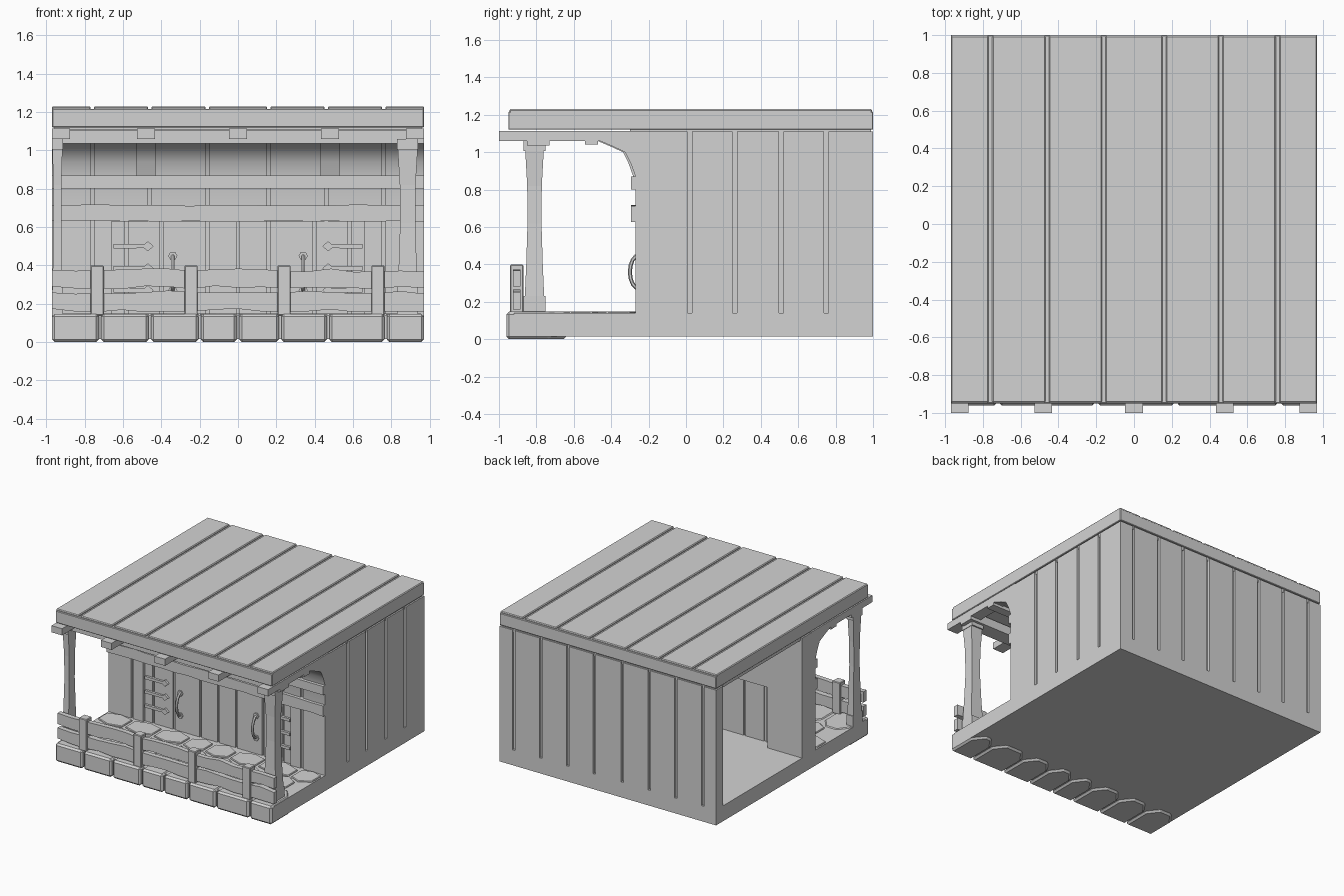
import bpy, bmesh, math, random
from mathutils import Vector

if "Cube" in bpy.data.objects:
    bpy.data.objects.remove(bpy.data.objects["Cube"], do_unlink=True)
random.seed(4)

grey = bpy.data.materials.new("plain grey")
grey.use_nodes = True
grey.diffuse_color = (0.65, 0.65, 0.65, 1)
grey.node_tree.nodes["Principled BSDF"].inputs["Base Color"].default_value = (0.65, 0.65, 0.65, 1)


def finish(name, bm, bevel=0, smooth=False):
    bmesh.ops.recalc_face_normals(bm, faces=bm.faces)
    if bevel:
        bmesh.ops.bevel(bm, geom=bm.edges[:], offset=bevel, segments=1, affect='EDGES')
    mesh = bpy.data.meshes.new(name)
    bm.to_mesh(mesh)
    bm.free()
    ob = bpy.data.objects.new(name, mesh)
    bpy.context.collection.objects.link(ob)
    mesh.materials.append(grey)
    if smooth:
        bpy.ops.object.select_all(action='DESELECT')
        ob.select_set(True)
        bpy.context.view_layer.objects.active = ob
        bpy.ops.object.shade_smooth_by_angle(angle=math.radians(40))
    return ob


def loft(bm, rings):
    """Skin closed rings of points and cap both ends."""
    loops = [[bm.verts.new(p) for p in ring] for ring in rings]
    n = len(loops[0])
    for a, b in zip(loops, loops[1:]):
        for i in range(n):
            j = (i + 1) % n
            bm.faces.new((a[i], a[j], b[j], b[i]))
    bm.faces.new(loops[0])
    bm.faces.new(loops[-1])


def prism(bm, pts, lo, hi, axis):
    """Extrude a 2D outline along one axis."""
    def place(p, t):
        p = list(p)
        p.insert("xyz".index(axis), t)
        return Vector(p)
    loft(bm, [[place(p, t) for p in pts] for t in (lo, hi)])


def add_box(bm, x, y, z):
    prism(bm, [(x[0], y[0]), (x[1], y[0]), (x[1], y[1]), (x[0], y[1])], z[0], z[1], 'z')


def boxes(name, items, bevel=0):
    bm = bmesh.new()
    for x, y, z in items:
        add_box(bm, x, y, z)
    return finish(name, bm, bevel)


def spans(cuts, gap):
    """Plank ranges between seams; the two ends stay full."""
    last = len(cuts) - 2
    return [(a + (gap if i else 0), b - (gap if i < last else 0))
            for i, (a, b) in enumerate(zip(cuts, cuts[1:]))]


W = 0.97
FLOOR = 0.14
TOP = 1.11
seams = [-W, -0.76, -0.46, -0.16, 0.16, 0.46, 0.76, W]

# Floor slab and roof
boxes("floor_slab", [((-W, W), (-0.92, 1), (0.015, FLOOR))])
boxes("roof_core", [((-W, W), (-0.95, 1), (1.12, 1.217))], 0.004)
boxes("roof_planks", [(s, (-0.945, 0.995), (1.2, 1.23)) for s in spans(seams, 0.009)], 0.006)
boxes("roof_seat", [((-W + 0.012, W - 0.012), (-0.3, 0.988), (1.09, 1.13))])

# Back wall and right-hand side wall: recessed core with planks in front
back_cuts = [-W, -0.85, -0.61, -0.37, -0.13, 0.12, 0.36, 0.6, 0.845, W]
side_cuts = [-0.1, 0.02, 0.26, 0.51, 0.75, 1]
upright = (FLOOR - 0.01, TOP)
boxes("back_wall_core", [((-W, W - 0.018), (0.91, 0.982), upright)])
boxes("back_wall_planks", [(s, (0.97, 1), upright) for s in spans(back_cuts, 0.011)])
boxes("side_wall_core", [((0.88, 0.952), (-0.2, 0.982), upright)])
boxes("side_wall_planks", [((0.94, W), s, upright) for s in spans(side_cuts, 0.012)])

# Front wall, flaring forward under the roof, made of planks over a core
flare = [(-0.27, 0.63), (-0.27, 0.87), (-0.295, 0.94), (-0.325, 1.0), (-0.39, 1.03), (-0.46, 1.06), (-0.46, TOP)]


def wall_outline(shift, back):
    return [(y + shift, z) for y, z in flare] + [(back, TOP), (back, 0.63)]


bm = bmesh.new()
for a, b in spans(seams, 0.01):
    prism(bm, wall_outline(0, -0.15), a, b, 'x')
finish("front_wall_planks", bm, smooth=True)
bm = bmesh.new()
prism(bm, wall_outline(0.02, -0.1), -W, W, 'x')
finish("front_wall_core", bm, smooth=True)
low = (FLOOR - 0.01, 0.64)
sides = []
for s in (-1, 1):
    for a, b, y in ((0.77, W, -0.27), (0.66, 0.75, -0.27), (0.66, W, -0.25)):
        sides.append((sorted((s * a, s * b)), (y, -0.1), low))
boxes("door_side_walls", sides)

# Ribs below the roof beams
bm = bmesh.new()
for x in (-0.48, 0.48):
    prism(bm, [(y - 0.012, z) for y, z in flare[1:]] + [(-0.25, TOP), (-0.25, 0.87)], x - 0.05, x + 0.05, 'x')
finish("wall_ribs", bm, smooth=True)

# Double doors set in the wall opening
door_cuts = [-0.66, -0.58, -0.4, -0.16, 0, 0.16, 0.4, 0.58, 0.66]
boxes("door_core", [((-0.67, 0.67), (-0.235, -0.19), low)])
boxes("door_planks", [(s, (-0.25, -0.18), low) for s in spans(door_cuts, 0.009)])

# Hinge straps with pointed ends, and loop handles
bm = bmesh.new()
for s in (-1, 1):
    for z in (0.5, 0.385, 0.27):
        outline = [(0.65, -0.012), (0.65, 0.012), (0.49, 0.01), (0.47, 0.026), (0.44, 0), (0.47, -0.026), (0.49, -0.01)]
        prism(bm, [(s * x, z + h) for x, h in outline], -0.268, -0.245, 'y')
finish("hinge_straps", bm)
for s, side in ((-1, "right"), (1, "left")):
    bm = bmesh.new()
    rings = []
    for i in range(9):
        t = math.pi * i / 8
        out = Vector((0, -math.sin(t), math.cos(t)))
        mid = Vector((s * 0.34, -0.25 - 0.05 * math.sin(t), 0.36 + 0.09 * math.cos(t)))
        rings.append([mid + 0.011 * (math.cos(k * math.pi / 3) * out + math.sin(k * math.pi / 3) * Vector((1, 0, 0)))
                      for k in range(6)])
    loft(bm, rings)
    for z in (0.27, 0.45):
        prism(bm, [(s * 0.34 + 0.024 * math.cos(k * math.pi / 3), z + 0.024 * math.sin(k * math.pi / 3))
                   for k in range(6)], -0.262, -0.24, 'y')
    finish(side + "_door_handle", bm, smooth=True)


# Rough-hewn horizontal rails
def rail(name, y, z, wobble):
    bm = bmesh.new()
    rings = []
    for i in range(17):
        x = -W + 2 * W * i / 16
        lo, hi = (random.uniform(-wobble, wobble) for _ in range(2))
        rings.append([(x, y[0], z[0] + lo), (x, y[1], z[0] + lo), (x, y[1], z[1] + hi), (x, y[0], z[1] + hi)])
    loft(bm, rings)
    return finish(name, bm)


rail("upper_wall_rail", (-0.295, -0.2), (0.8, 0.87), 0)
rail("lower_wall_rail", (-0.295, -0.2), (0.63, 0.715), 0.005)
rail("fence_top_rail", (-0.925, -0.885), (0.285, 0.375), 0.009)
rail("fence_bottom_rail", (-0.925, -0.885), (0.165, 0.26), 0.009)
boxes("fence_posts", [((x - 0.035, x + 0.035), (-0.94, -0.87), (FLOOR, 0.4))
                      for x in (-0.735, -0.245, 0.24, 0.73)], 0.005)

# Porch posts: waisted shaft with a base block and a cap (the far one is half width)
shaft = [(0.22, 1.0), (0.4, 0.85), (0.62, 0.72), (0.82, 0.75), (1.01, 0.95)]
for name, x, half in (("left_post", 0.885, 0.055), ("right_post", -0.942, 0.028)):
    bm = bmesh.new()
    rings = []
    for z, k in shaft:
        h, d = half * k, 0.052 * k
        rings.append([(x - h, -0.81 - d, z), (x + h, -0.81 - d, z), (x + h, -0.81 + d, z), (x - h, -0.81 + d, z)])
    loft(bm, rings)
    for z0, z1 in ((FLOOR, 0.23), (1.005, 1.06)):
        add_box(bm, (x - half, x + half), (-0.87, -0.75), (z0, z1))
    finish(name, bm)

# Roof beams over the porch
boxes("cross_beams", [((-W, W), (-0.85, -0.73), (1.035, 1.105)), ((-W, W), (-0.54, -0.47), (1.04, 1.105))])
boxes("roof_beams", [((x - 0.047, x + 0.047), (-1, -0.22), (1.06, 1.114))
                     for x in (-0.923, -0.48, 0, 0.48, 0.923)])

# Front kerb stones with pointed inner ends
kerb = [-W, -0.72, -0.46, -0.2, 0, 0.22, 0.47, 0.77, W]
bm = bmesh.new()
for a, b in spans(kerb, 0.006):
    prism(bm, [(a, -0.96), (b, -0.96), (b, -0.73), (b - 0.07, -0.64), (a + 0.07, -0.64), (a, -0.73)], 0, 0.147, 'z')
finish("kerb_stones", bm, 0.014)

# Porch paving in two staggered rows
bm = bmesh.new()


def paver(x, y0, y1, half, tip):
    pts = [(x, y0 - tip), (x + half, y0), (x + half, y1), (x, y1 + tip), (x - half, y1), (x - half, y0)]
    prism(bm, [(u, v + random.uniform(-0.01, 0.01)) for u, v in pts], 0.12, 0.149, 'z')


for b in kerb[1:-1]:
    paver(b, -0.62, -0.51, 0.09, 0.06)
for a, b in zip(kerb, kerb[1:]):
    paver((a + b) / 2, -0.43, -0.31, (b - a) / 2 - 0.012, 0.045)
finish("paving_stones", bm, 0.005)
